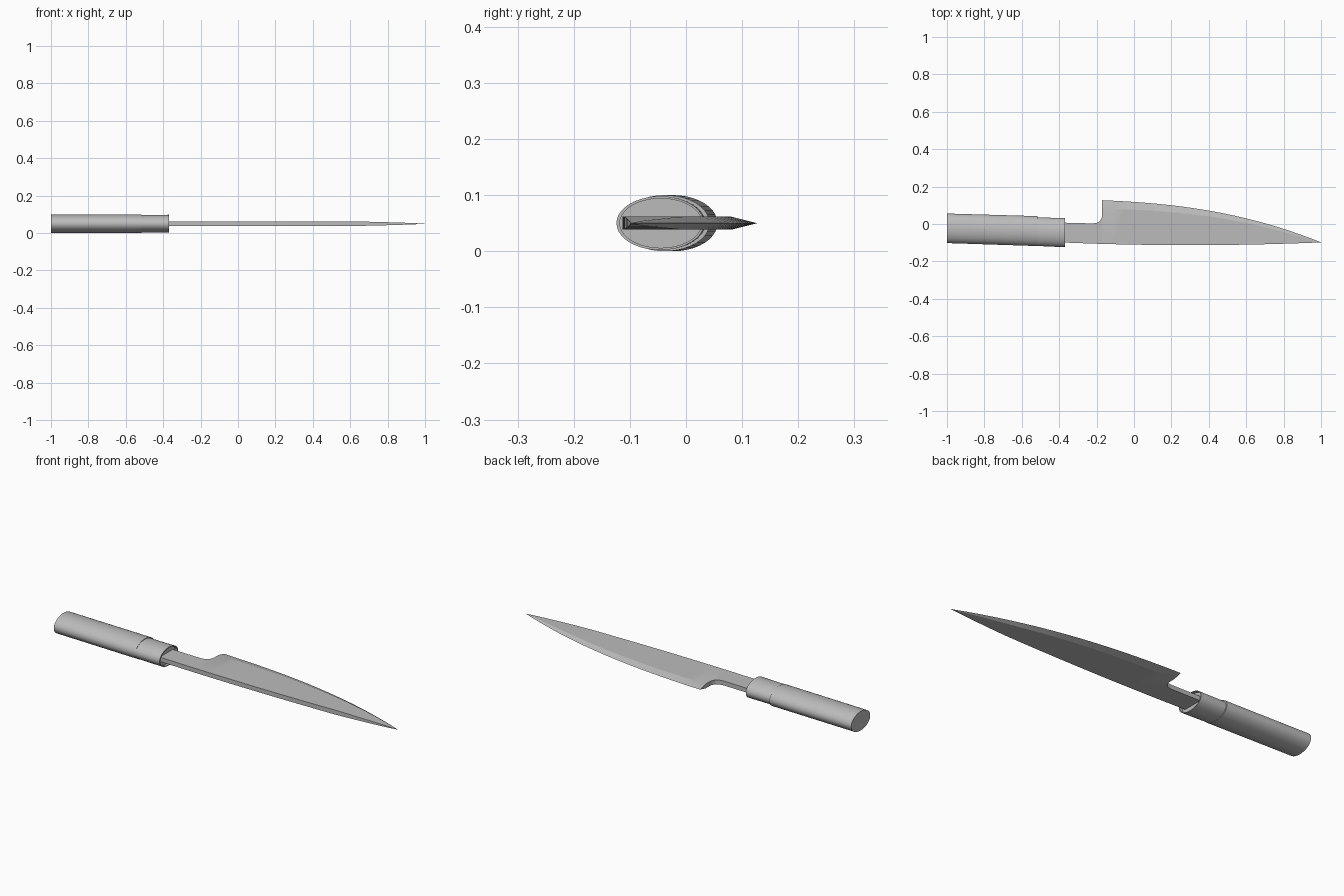
import bpy, bmesh
from math import cos, sin, pi

cube = bpy.data.objects.get("Cube")
if cube:
    bpy.data.objects.remove(cube)

grey = bpy.data.materials.new("plain grey")
grey.use_nodes = True
colour = (0.5, 0.5, 0.5, 1)
grey.diffuse_color = colour
grey.node_tree.nodes["Principled BSDF"].inputs["Base Color"].default_value = colour

MID = 0.05  # height of the centre plane


def loft(name, sections, angle):
    """Skin a list of closed sections and cap both ends."""
    bm = bmesh.new()
    rings = [[bm.verts.new(p) for p in s] for s in sections]
    for a, b in zip(rings, rings[1:]):
        for i in range(len(a)):
            j = (i + 1) % len(a)
            bm.faces.new((a[i], a[j], b[j], b[i]))
    bm.faces.new(rings[0][::-1])
    bm.faces.new(rings[-1])
    bmesh.ops.remove_doubles(bm, verts=bm.verts, dist=0.00001)
    bmesh.ops.recalc_face_normals(bm, faces=bm.faces)
    mesh = bpy.data.meshes.new(name)
    bm.to_mesh(mesh)
    bm.free()
    mesh.materials.append(grey)
    obj = bpy.data.objects.new(name, mesh)
    bpy.context.collection.objects.link(obj)
    bpy.ops.object.select_all(action='DESELECT')
    bpy.context.view_layer.objects.active = obj
    obj.select_set(True)
    bpy.ops.object.shade_smooth_by_angle(angle=angle)
    return obj


def oval(x, y, ry, rz, n=40):
    return [(x, y + ry * cos(2 * pi * i / n), MID + rz * sin(2 * pi * i / n))
            for i in range(n)]


# Slightly tilted oval handle
loft("handle", [oval(-1, -0.023, 0.079, 0.05),
                oval(-0.515, -0.038, 0.08, 0.05)], 0.6)

# Ferrule with a shallow recess in its open end
loft("ferrule", [oval(-0.53, -0.041, 0.076, 0.047),
                 oval(-0.37, -0.046, 0.078, 0.048),
                 oval(-0.37, -0.045, 0.073, 0.044),
                 oval(-0.385, -0.045, 0.073, 0.044)], 0.6)


def blade_section(x, spine, shoulder, edge, t):
    return [(x, spine, MID + t), (x, shoulder, MID + t), (x, edge, MID),
            (x, shoulder, MID - t), (x, spine, MID - t)]


def spine_y(x):
    return -0.113 + 0.03 * (x - 0.3) ** 2


T = 0.0115
sections = []
# Squared neck with a fillet up to the heel
for x, y in [(-0.41, 0.008), (-0.22, 0.003), (-0.195, 0.007),
             (-0.18, 0.018), (-0.172, 0.035), (-0.17, 0.05)]:
    sections.append(blade_section(x, spine_y(x), y, y, T))

# Curved blade: flat cheeks, bevelled cutting edge, tapering to the point
TIP = 1.0
steps = 20
for i in range(steps + 1):
    u = i / steps
    x = -0.17 + (TIP + 0.17) * u
    edge = 0.127 - 0.05 * u - 0.175 * u ** 2.4
    spine = min(spine_y(x), edge)
    shoulder = edge - min(0.046 * (1 - u) ** 0.6, 0.5 * (edge - spine))
    t = T * min(1, (1 - u) * 3.5) ** 0.7
    sections.append(blade_section(x, spine, shoulder, edge, t))
loft("blade", sections, 0.25)
